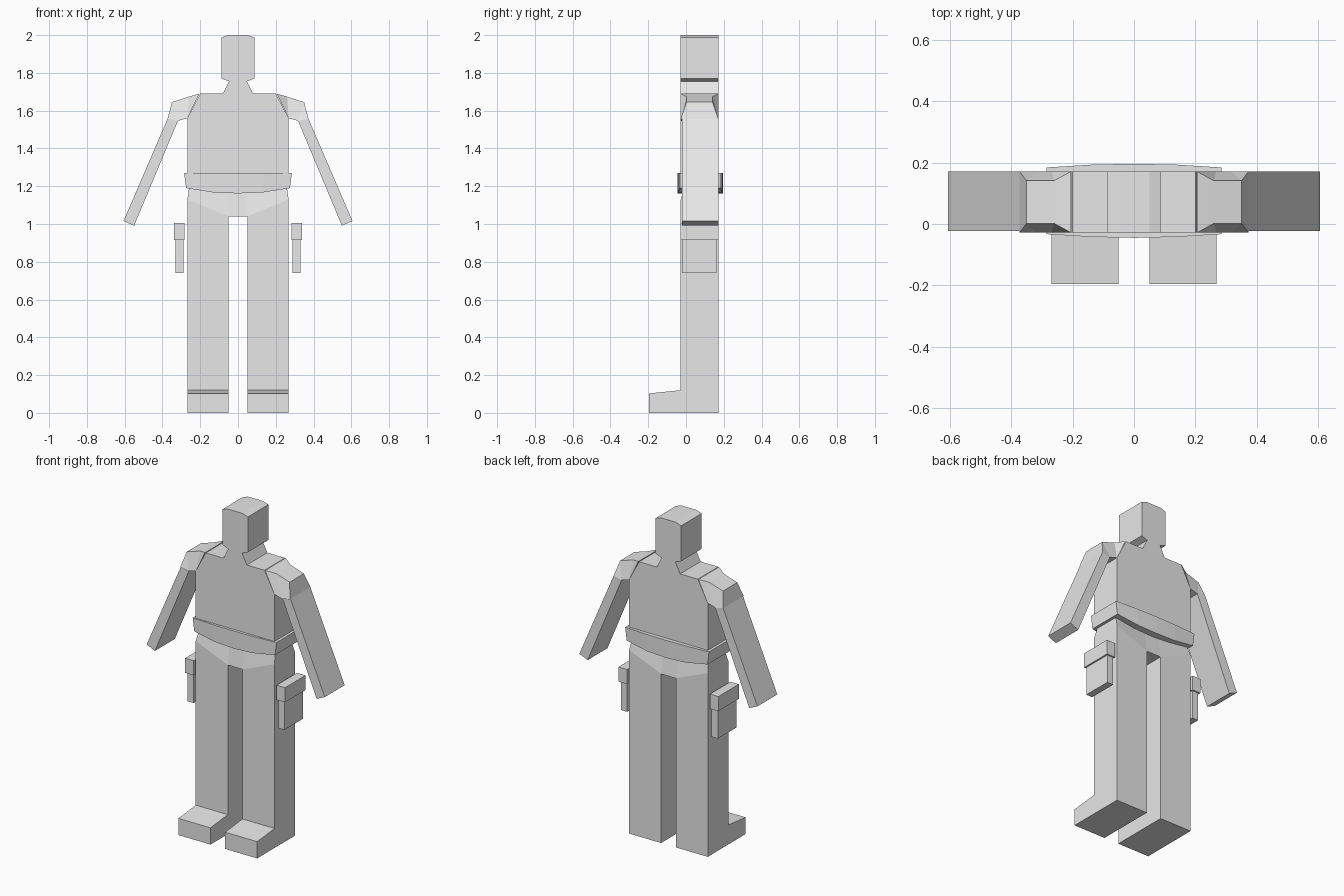
import bpy, bmesh

if "Cube" in bpy.data.objects:
    bpy.data.objects.remove(bpy.data.objects["Cube"])

Y0, Y1 = -0.028, 0.171   # front and back planes of the body

grey = bpy.data.materials.new("plain_grey")
grey.diffuse_color = (0.8, 0.8, 0.8, 1)
grey.use_nodes = True
grey.node_tree.nodes["Principled BSDF"].inputs["Base Color"].default_value = grey.diffuse_color


def finish(name, bm):
    bmesh.ops.recalc_face_normals(bm, faces=bm.faces)
    mesh = bpy.data.meshes.new(name)
    bm.to_mesh(mesh)
    bm.free()
    mesh.materials.append(grey)
    obj = bpy.data.objects.new(name, mesh)
    bpy.context.collection.objects.link(obj)
    return obj


def slab(name, pts, faces=None, y0=Y0, y1=Y1, side=1):
    """Front outline of (x, z[, inset]) given depth; faces split the bent fronts."""
    bm = bmesh.new()
    pts = [(*p, 0)[:3] for p in pts]
    n = len(pts)
    front = [bm.verts.new((side * x, y0 + i, z)) for x, z, i in pts]
    back = [bm.verts.new((side * x, y1 - i, z)) for x, z, i in pts]
    for f in faces or [range(n)]:
        bm.faces.new([front[i] for i in f])
        bm.faces.new([back[i] for i in reversed(f)])
    for i in range(n):
        j = (i + 1) % n
        bm.faces.new((front[j], front[i], back[i], back[j]))
    return finish(name, bm)


def symmetric(half):
    """Complete a right-hand outline that runs from top to bottom."""
    return half + [(-p[0], *p[1:]) for p in reversed(half)]


# Head with a slightly crowned top, chin undercut and flared neck
slab("head", symmetric([(0.05, 2.0), (0.087, 1.988), (0.087, 1.77),
                        (0.047, 1.755), (0.08, 1.69)]))

# Torso
slab("torso", symmetric([(0.20, 1.69), (0.268, 1.56), (0.268, 1.20)]))

# Belt, bowed front and back, dipping at the middle
slab("belt", [(-0.285, 1.27, 0.012), (-0.14, 1.27, 0.003), (0, 1.27),
              (0.14, 1.27, 0.003), (0.285, 1.27, 0.012),
              (0.275, 1.19, 0.012), (0.13, 1.167, 0.003), (0, 1.162),
              (-0.13, 1.167, 0.003), (-0.275, 1.19, 0.012)],
     faces=[(0, 1, 8, 9), (1, 2, 7, 8), (2, 3, 6, 7), (3, 4, 5, 6)],
     y0=-0.045, y1=0.196)

# Pelvis, tapering in towards the belt
slab("pelvis", [(-0.258, 1.20, 0.022), (-0.05, 1.19, 0.022),
                (0.05, 1.19, 0.022), (0.258, 1.20, 0.022),
                (0.268, 1.13), (0.05, 1.04), (-0.05, 1.04), (-0.268, 1.13)],
     faces=[(0, 1, 6, 7), (1, 2, 5, 6), (2, 3, 4, 5)])

for side, label in ((-1, "right"), (1, "left")):
    # Shoulder with pinched upper edge
    slab("shoulder_" + label,
         [(0.205, 1.69), (0.26, 1.674, 0.03), (0.35, 1.645, 0.03),
          (0.373, 1.557), (0.318, 1.546), (0.268, 1.56)],
         faces=[(0, 1, 5), (1, 4, 5), (1, 2, 4), (2, 3, 4)], side=side)

    # Straight arm hanging outwards
    slab("arm_" + label, [(0.373, 1.557), (0.606, 1.016),
                          (0.55, 0.991), (0.318, 1.546)],
         y0=-0.022, side=side)

    # Leg
    slab("leg_" + label, [(0.05, 0), (0.268, 0), (0.268, 1.13), (0.05, 1.04)],
         side=side)

    # Boot toe: a block whose top slopes down to the front
    toe = slab("boot_toe_" + label,
               [(0.05, 0), (0.268, 0), (0.268, 0.12), (0.05, 0.12)],
               y0=-0.196, y1=Y0, side=side)
    for v in toe.data.vertices:
        if v.co.y < -0.1 and v.co.z > 0.1:
            v.co.z = 0.103

    # Hip pouch: flap above a narrower pocket
    slab("pouch_flap_" + label, [(0.282, 0.915), (0.34, 0.915),
                                 (0.34, 1.005), (0.282, 1.005)], side=side)
    slab("pouch_pocket_" + label, [(0.288, 0.74), (0.33, 0.74),
                                   (0.33, 0.915), (0.288, 0.915)],
         y0=-0.02, y1=0.162, side=side)
